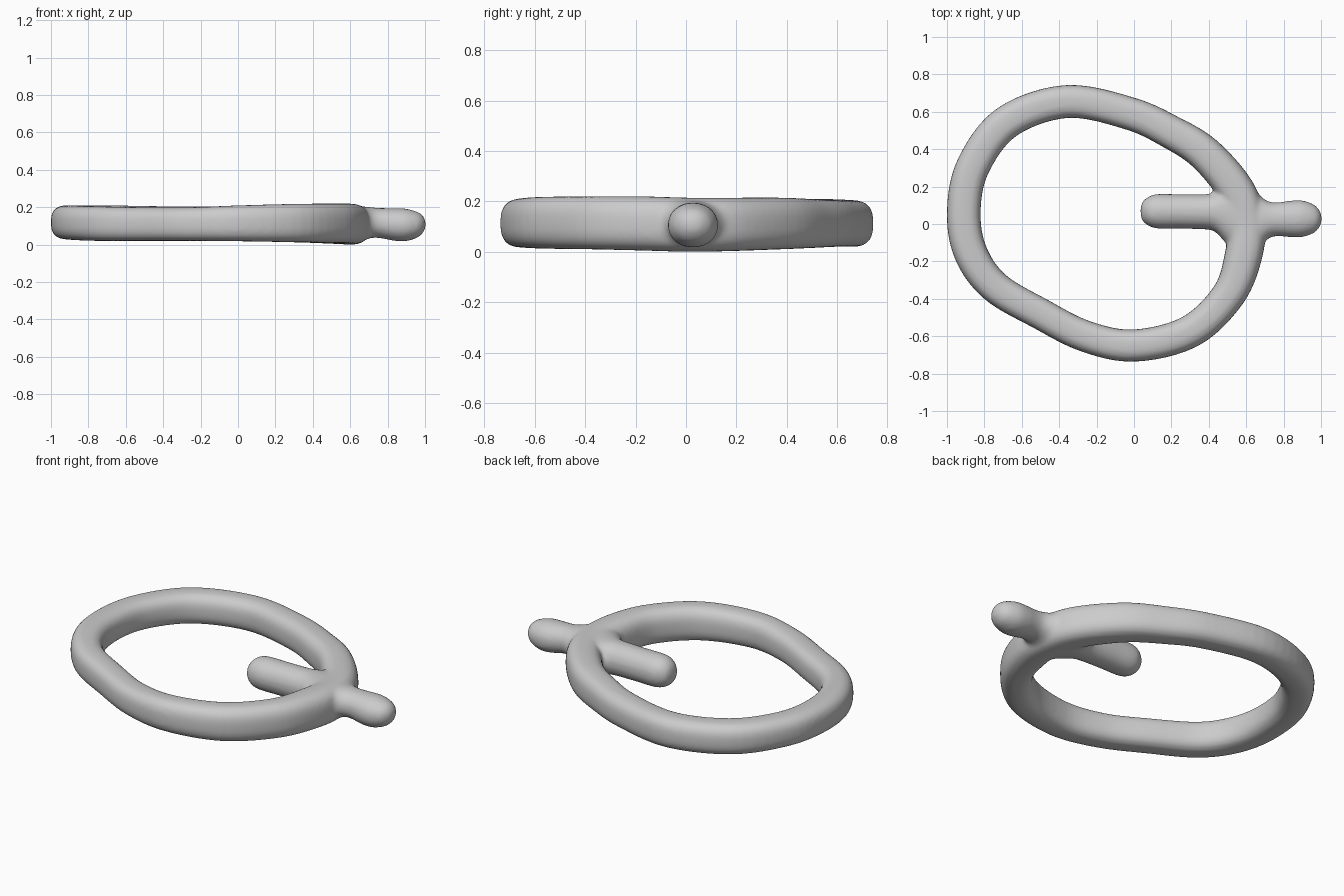
import bpy, bmesh, math
from mathutils import Vector

# Each station: x, y, half width, low z, high z
RING = [
    (-0.91, 0.07, 0.09, 0.03, 0.21), (-0.86, 0.31, 0.09, 0.03, 0.21),
    (-0.68, 0.545, 0.09, 0.025, 0.21), (-0.36, 0.655, 0.088, 0.02, 0.205),
    (-0.02, 0.59, 0.088, 0.02, 0.205), (0.20, 0.49, 0.09, 0.015, 0.21),
    (0.38, 0.375, 0.095, 0.01, 0.215), (0.545, 0.18, 0.10, 0.003, 0.215),
    (0.60, 0.01, 0.10, 0.0, 0.215), (0.585, -0.17, 0.10, 0.005, 0.22),
    (0.505, -0.38, 0.09, 0.01, 0.22), (0.30, -0.575, 0.088, 0.013, 0.218),
    (0.0, -0.65, 0.086, 0.018, 0.21), (-0.26, -0.60, 0.084, 0.02, 0.20),
    (-0.50, -0.48, 0.084, 0.02, 0.20), (-0.745, -0.335, 0.086, 0.02, 0.205),
    (-0.875, -0.15, 0.09, 0.025, 0.21)]

BAR = [
    (0.036, 0.068, 0.02, 0.09, 0.13), (0.045, 0.068, 0.05, 0.06, 0.16),
    (0.075, 0.068, 0.076, 0.034, 0.19), (0.125, 0.068, 0.092, 0.02, 0.204),
    (0.25, 0.067, 0.092, 0.02, 0.205), (0.38, 0.065, 0.094, 0.018, 0.207),
    (0.43, 0.065, 0.105, 0.015, 0.208), (0.48, 0.06, 0.15, 0.012, 0.21),
    (0.54, 0.03, 0.19, 0.01, 0.21), (0.62, 0.0, 0.20, 0.01, 0.21),
    (0.665, 0.005, 0.155, 0.02, 0.205), (0.71, 0.02, 0.105, 0.035, 0.20),
    (0.76, 0.025, 0.09, 0.035, 0.196), (0.84, 0.027, 0.098, 0.02, 0.195),
    (0.90, 0.028, 0.098, 0.019, 0.192), (0.96, 0.028, 0.077, 0.038, 0.175),
    (0.99, 0.028, 0.048, 0.065, 0.153), (1.003, 0.028, 0.018, 0.09, 0.125)]


def spline(rows, closed, steps=6):
    """Catmull-Rom interpolation of the stations."""
    n, out = len(rows), []
    for i in range(n if closed else n - 1):
        p = [rows[(i + k) % n] if closed else rows[min(max(i + k, 0), n - 1)]
             for k in (-1, 0, 1, 2)]
        for s in range(steps):
            t = s / steps
            out.append([0.5 * (2 * b + (c - a) * t + (2 * a - 5 * b + 4 * c - d) * t * t
                               + (3 * b - a - 3 * c + d) * t ** 3)
                        for a, b, c, d in zip(*p)])
    if not closed:
        out.append(list(rows[-1]))
    return out


def sweep(bm, rows, closed, power, sides=32):
    """Skin superellipse sections along a level path."""
    n, loops = len(rows), []
    for i, (x, y, w, lo, hi) in enumerate(rows):
        if closed:
            a, b = rows[i - 1], rows[(i + 1) % n]
            side = Vector((a[1] - b[1], b[0] - a[0], 0)).normalized()
        else:
            side = Vector((0, 1, 0))
        loop = []
        for k in range(sides):
            ang = 2 * math.pi * k / sides
            c, s = math.cos(ang), math.sin(ang)
            u = math.copysign(abs(c) ** (2 / power), c) * w
            v = math.copysign(abs(s) ** (2 / power), s) * (hi - lo) / 2
            loop.append(bm.verts.new(Vector((x, y, (lo + hi) / 2 + v)) + side * u))
        loops.append(loop)
    for i in range(n if closed else n - 1):
        p, q = loops[i], loops[(i + 1) % n]
        for k in range(sides):
            j = (k + 1) % sides
            bm.faces.new((p[k], p[j], q[j], q[k]))
    if not closed:
        bm.faces.new(loops[0])
        bm.faces.new(loops[-1])


def part_mesh(name, rows, closed, power):
    bm = bmesh.new()
    sweep(bm, spline(rows, closed), closed, power)
    bmesh.ops.recalc_face_normals(bm, faces=bm.faces)
    me = bpy.data.meshes.new(name)
    bm.to_mesh(me)
    bm.free()
    return me


# Uneven ring and the cross bar, gathered in one mesh
bm = bmesh.new()
bm.from_mesh(part_mesh("ring", RING, True, 2.7))
bm.from_mesh(part_mesh("bar", BAR, False, 2.1))
mesh = bpy.data.meshes.new("ring_with_bar")
bm.to_mesh(mesh)
bm.free()
obj = bpy.data.objects.new("ring_with_bar", mesh)
bpy.context.collection.objects.link(obj)

# Fuse both parts and soften the joint
remesh = obj.modifiers.new("fuse", 'REMESH')
remesh.mode = 'VOXEL'
remesh.voxel_size = 0.012
remesh.use_smooth_shade = True
soften = obj.modifiers.new("soften", 'SMOOTH')
soften.factor = 0.5
soften.iterations = 6
